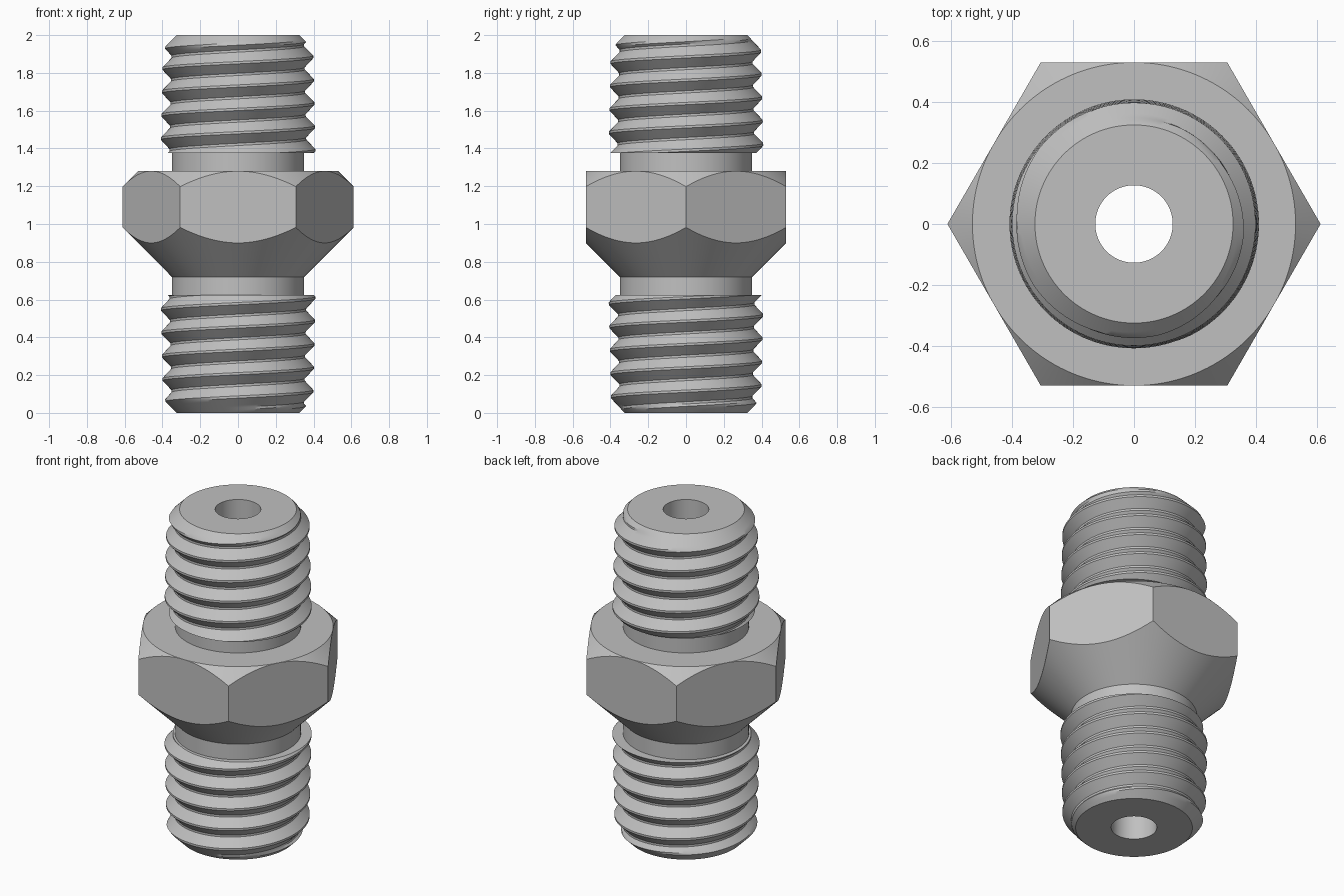
import bpy, bmesh, math

cube = bpy.data.objects.get("Cube")
if cube:
    bpy.data.objects.remove(cube)

SEGMENTS = 120
BORE, NECK, FLAT = 0.127, 0.35, 0.53       # bore, neck and hex inscribed radii
LOW, HIGH = 1.375, 2.0                     # ends of the upper thread
PITCH, DEPTH, CREST_Z = 0.1236, 0.047, 1.885

steel = bpy.data.materials.new("steel_grey")
steel.use_nodes = True
colour = (0.53, 0.53, 0.53, 1)
steel.diffuse_color = colour
steel.node_tree.nodes["Principled BSDF"].inputs["Base Color"].default_value = colour


def skin(name, column):
    """Surface around z; column(angle) gives the (radius, height) points there."""
    bm = bmesh.new()
    columns = []
    for i in range(SEGMENTS + 1):
        a = 2 * math.pi * i / SEGMENTS
        columns.append([bm.verts.new((r * math.cos(a), r * math.sin(a), z))
                        for r, z in column(a)])
    for left, right in zip(columns, columns[1:]):
        for k in range(len(left) - 1):
            bm.faces.new((left[k], right[k], right[k + 1], left[k + 1]))
    bmesh.ops.remove_doubles(bm, verts=bm.verts, dist=0.00005)
    mesh = bpy.data.meshes.new(name)
    bm.to_mesh(mesh)
    bm.free()
    mesh.materials.append(steel)
    obj = bpy.data.objects.new(name, mesh)
    bpy.context.collection.objects.link(obj)
    bpy.ops.object.select_all(action='DESELECT')
    obj.select_set(True)
    bpy.context.view_layer.objects.active = obj
    bpy.ops.object.shade_smooth_by_angle(angle=math.radians(28))
    return obj


# Hexagonal body with conical underside, chamfered top and both necks
def body_column(a):
    r = FLAT / math.cos(a % (math.pi / 3) - math.pi / 6)
    return [(NECK, 2 - LOW), (NECK, 0.72), (r, 0.72 + r - NECK),
            (r, 1.28 - (r - FLAT)), (FLAT, 1.28), (NECK, 1.28), (NECK, LOW)]


# Tapered right-hand thread with a chamfered tip and flat end face
def thread_radius(a, z):
    turn = (z - CREST_Z) / PITCH - a / (2 * math.pi)
    away = abs(turn - round(turn))          # 0 on the crest, 0.5 in the root
    flank = min(max((away - 0.05) / 0.4, 0), 1)
    crest = 0.41 - 0.022 * (z - LOW)
    return min(crest - DEPTH * flank, 0.325 + HIGH - z)


def thread_column(a):
    points = [(NECK, LOW)]
    for turn in range(-6, 3):
        for step in (-0.45, -0.35, -0.25, -0.15, -0.05, 0.05, 0.15, 0.25, 0.35, 0.45):
            z = CREST_Z + PITCH * (turn + step + a / (2 * math.pi))
            z = min(max(z, LOW), HIGH)
            points.append((thread_radius(a, z), z))
    return points + [(BORE, HIGH)]


skin("hex_body", body_column)
skin("through_bore", lambda a: [(BORE, HIGH), (BORE, 0)])
upper = skin("upper_thread", thread_column)

# Lower thread is the upper one turned end over end
lower = upper.copy()
lower.name = "lower_thread"
lower.location.z = 2
lower.rotation_euler.x = math.pi
bpy.context.collection.objects.link(lower)
